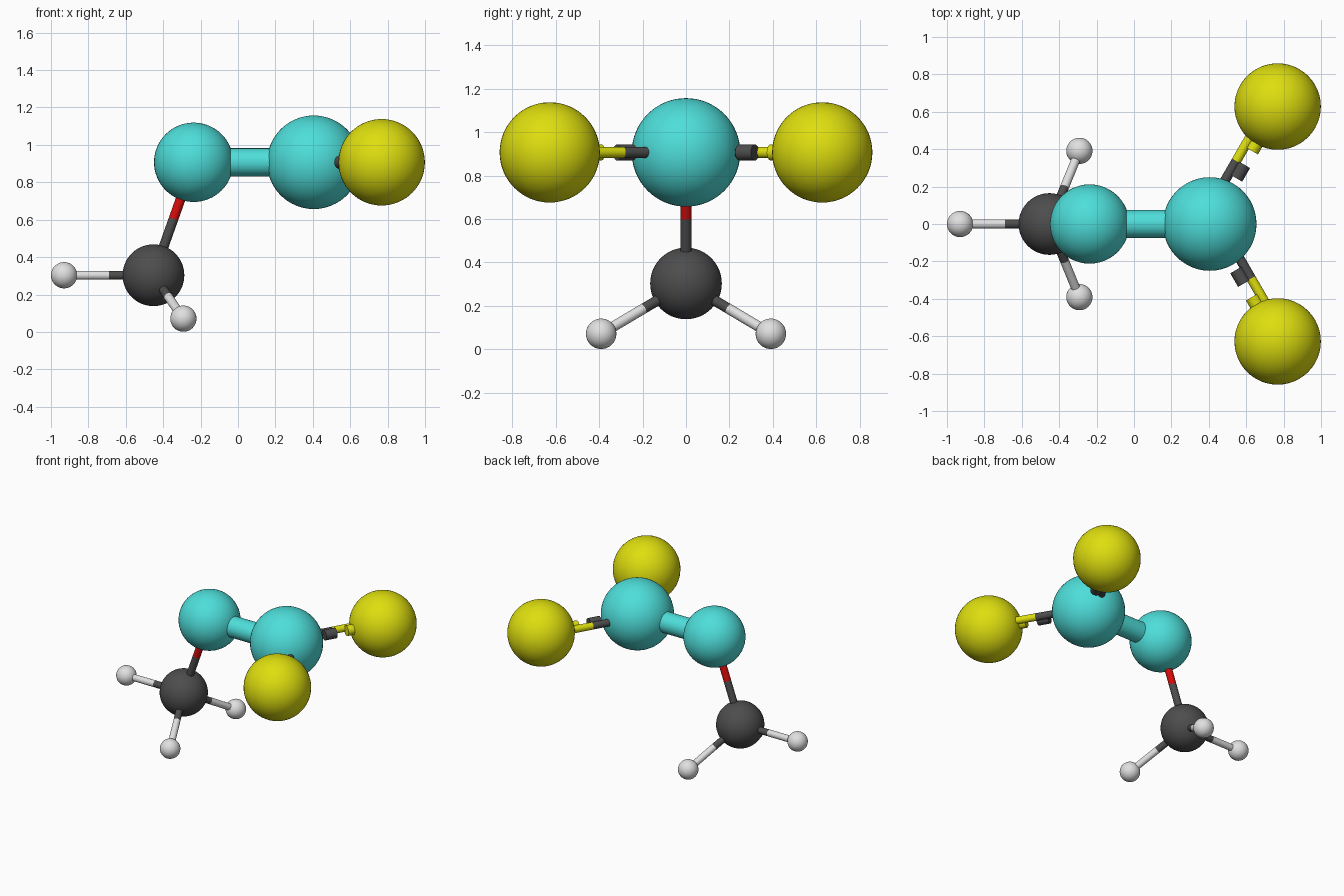
import bpy, bmesh, math
from mathutils import Vector, Matrix

if "Cube" in bpy.data.objects:
    bpy.data.objects.remove(bpy.data.objects["Cube"])


def lin(c):
    c /= 255
    return c / 12.92 if c <= 0.04045 else ((c + 0.055) / 1.055) ** 2.4


def material(name, r, g, b):
    m = bpy.data.materials.new(name)
    m.diffuse_color = (lin(r), lin(g), lin(b), 1)
    m.use_nodes = True
    m.node_tree.nodes["Principled BSDF"].inputs["Base Color"].default_value = m.diffuse_color
    return m


CYAN = material("cyan", 78, 222, 218)
YELLOW = material("yellow", 222, 222, 15)
DARK = material("dark grey", 77, 77, 77)
LIGHT = material("light grey", 224, 224, 224)
RED = material("red", 215, 12, 12)


def finish(bm, name, mat):
    me = bpy.data.meshes.new(name)
    bm.to_mesh(me)
    bm.free()
    me.materials.append(mat)
    ob = bpy.data.objects.new(name, me)
    bpy.context.collection.objects.link(ob)
    bpy.ops.object.select_all(action='DESELECT')
    ob.select_set(True)
    bpy.context.view_layer.objects.active = ob
    bpy.ops.object.shade_smooth_by_angle(angle=math.radians(40))
    return ob


def ball(name, pos, radius, mat):
    bm = bmesh.new()
    bmesh.ops.create_uvsphere(bm, u_segments=48, v_segments=32, radius=radius,
                              matrix=Matrix.Translation(pos))
    return finish(bm, name, mat)


def rod(name, a, b, radius, mat):
    d = b - a
    bm = bmesh.new()
    bmesh.ops.create_cone(
        bm, cap_ends=True, segments=32, radius1=radius, radius2=radius, depth=d.length,
        matrix=Matrix.Translation((a + b) / 2) @ d.to_track_quat('Z', 'Y').to_matrix().to_4x4())
    return finish(bm, name, mat)


def two_tone_rod(name, a, b, radius, mat_a, mat_b):
    mid = (a + b) / 2
    rod(name + "_inner", a, mid, radius, mat_a)
    rod(name + "_outer", mid, b, radius, mat_b)


# Backbone balls and rods
Z = 0.907
small = Vector((-0.237, 0, Z))
large = Vector((0.405, 0, Z))
carbon = Vector((-0.452, 0, 0.303))
ball("small_cyan_ball", small, 0.212, CYAN)
ball("large_cyan_ball", large, 0.25, CYAN)
ball("dark_ball", carbon, 0.165, DARK)
rod("thick_rod", small, large, 0.075, CYAN)
two_tone_rod("leg_rod", carbon, small, 0.026, DARK, RED)

# Three small pale balls on the dark ball
for i, p in enumerate([(-0.93, 0, 0.303), (-0.292, 0.391, 0.071), (-0.292, -0.391, 0.071)]):
    p = Vector(p)
    ball(f"pale_ball_{i}", p, 0.07, LIGHT)
    two_tone_rod(f"pale_rod_{i}", carbon, p, 0.024, DARK, LIGHT)

# Two yellow balls, each with a solid rod beside a dashed rod
for side, label in ((1, "back"), (-1, "front")):
    p = Vector((0.768, side * 0.628, Z))
    ball(f"yellow_ball_{label}", p, 0.231, YELLOW)
    d = (p - large).normalized()
    off = Vector((0, 0, 1)).cross(d) * side * 0.046
    if side < 0:
        off = -off
    two_tone_rod(f"yellow_rod_{label}", large + off, p + off, 0.026, DARK, YELLOW)
    for k, (t0, t1) in enumerate([(0.283, 0.367), (0.451, 0.535)]):
        rod(f"dash_{label}_{k}", large + d * t0, large + d * t1, 0.037, (DARK, YELLOW)[k])
